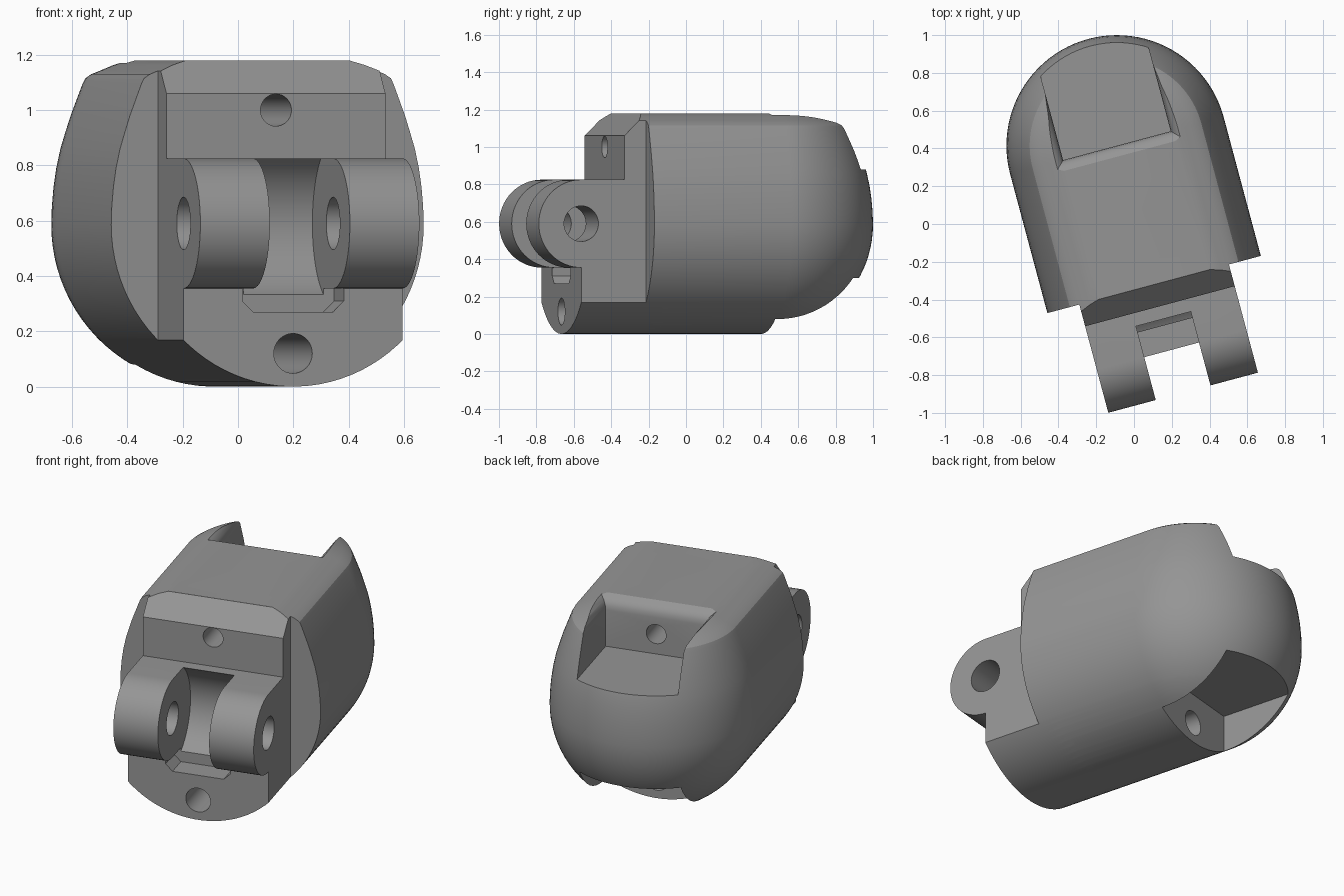
import bpy, bmesh, math
from mathutils import Matrix, Vector

if "Cube" in bpy.data.objects:
    bpy.data.objects.remove(bpy.data.objects["Cube"])

# Local frame: X across, Y front to back, Z up; the whole part is turned at the end
R, DOME_Y, FRONT_Y, TOP = 0.585, 0.424, -0.337, 1.18
AXLE_Y, AXLE_Z, LUG_R, BLOCK_W = -0.695, 0.59, 0.235, 0.41


def finish(name, bm):
    bmesh.ops.recalc_face_normals(bm, faces=bm.faces)
    me = bpy.data.meshes.new(name)
    bm.to_mesh(me)
    bm.free()
    ob = bpy.data.objects.new(name, me)
    bpy.context.collection.objects.link(ob)
    return ob


def stack(name, rings):
    """Closed solid skinned through rings of equal point count."""
    bm = bmesh.new()
    vs = [[bm.verts.new(p) for p in ring] for ring in rings]
    n = len(rings[0])
    for a, b in zip(vs, vs[1:]):
        for i in range(n):
            j = (i + 1) % n
            bm.faces.new((a[i], a[j], b[j], b[i]))
    bm.faces.new(vs[0])
    bm.faces.new(vs[-1])
    return finish(name, bm)


def prism_x(name, pts, x0, x1):
    return stack(name, [[(x, y, z) for y, z in pts] for x in (x0, x1)])


def prism_y(name, pts, y0, y1):
    return stack(name, [[(x, y, z) for x, z in pts] for y in (y0, y1)])


def circle(cx, cy, r, n=48):
    return [(cx + r * math.cos(2 * math.pi * i / n),
             cy + r * math.sin(2 * math.pi * i / n)) for i in range(n)]


def combine(target, tool, op):
    tool.hide_render = True
    mod = target.modifiers.new(op, 'BOOLEAN')
    mod.operation, mod.solver, mod.object = op, 'EXACT', tool
    bpy.context.view_layer.objects.active = target
    bpy.ops.object.modifier_apply(modifier=mod.name)
    bpy.data.objects.remove(tool)


# Half cross-section of the shell: round below, tapered above, bevelled top
angles = sorted([math.radians(a) for a in range(2, 91, 4)] + [math.asin(BLOCK_W / R)])
lower = [(R * math.sin(a), R - R * math.cos(a)) for a in angles]
upper = [(0.583, 0.65), (0.577, 0.72), (0.567, 0.79), (0.552, 0.86), (0.534, 0.92),
         (0.515, 0.98), (0.472, 1.095), (0.462, 1.115), (0.44, 1.13),
         (BLOCK_W, 1.142), (0.36, 1.163), (0.305, TOP)]
profile = lower + upper

# Shell: straight sides with a half-round back
N = 48
rings = []
for d, z in profile:
    ring = [(d, FRONT_Y, z)]
    ring += [(d * math.cos(math.pi * i / N), DOME_Y + d * math.sin(math.pi * i / N), z)
             for i in range(N + 1)]
    ring.append((-d, FRONT_Y, z))
    rings.append(ring)
housing = stack("housing", rings)

# Front block with hinge knuckle and bevelled top, trimmed to the shell section
knuckle = [(AXLE_Y - LUG_R * math.sin(math.pi * i / 32),
            AXLE_Z - LUG_R * math.cos(math.pi * i / 32)) for i in range(33)]
side = [(-0.2, -0.1), (AXLE_Y, -0.1)] + knuckle + [
    (-0.456, AXLE_Z + LUG_R), (-0.456, 1.06), (-0.316, 1.201), (-0.2, 1.201)]
front_block = prism_x("front_block", side, -0.6, 0.6)
narrow = [p for p in profile if p[0] <= BLOCK_W + 1e-6]
section = narrow + [(-d, z) for d, z in reversed(narrow)]
combine(front_block, prism_y("trim", section, -1.2, -0.1), 'INTERSECT')
combine(housing, front_block, 'UNION')

# Gap between the lugs, with a recessed floor
combine(housing, prism_x("gap", circle(AXLE_Y, AXLE_Z, 0.29, 64), -0.15, 0.15), 'DIFFERENCE')
notch = [(-0.15, 0.27), (0.15, 0.27), (0.19, 0.31), (0.19, 0.354), (-0.19, 0.354), (-0.19, 0.31)]
combine(housing, prism_y("gap_floor", notch, -0.9, -0.56), 'DIFFERENCE')

# Upper rear pocket with a rolled lip
lip = [(0.88, 0), (1.10, 0), (1.125, 0.004), (1.15, 0.016), (1.167, 0.035), (1.185, 0.065), (1.25, 0.065)]
combine(housing, stack("upper_pocket", [
    [(-0.295 - o, DOME_Y - o, z), (0.295 + o, DOME_Y - o, z),
     (0.295 + o, 1.3, z), (-0.295 - o, 1.3, z)] for z, o in lip]), 'DIFFERENCE')

# Lower rear pocket
combine(housing, prism_x("lower_pocket", [(0.41, -0.1), (1.3, -0.1), (1.3, 0.3), (0.41, 0.3)],
                         -0.295, 0.295), 'DIFFERENCE')

# Axle hole and the two long screw holes
combine(housing, prism_x("axle_hole", circle(AXLE_Y, AXLE_Z, 0.095), -0.7, 0.7), 'DIFFERENCE')
for z, r in ((1.0, 0.058), (0.12, 0.072)):
    combine(housing, prism_y("screw_hole", circle(0, z, r, 32), -1.2, 0.7), 'DIFFERENCE')

# Turn into place
housing.data.transform(Matrix.Rotation(math.radians(15), 4, 'Z') @ Matrix.Translation(Vector((0.02, 0, 0))))

# Colour and shading
grey = bpy.data.materials.new("grey")
grey.diffuse_color = (0.3, 0.3, 0.3, 1)
grey.use_nodes = True
grey.node_tree.nodes["Principled BSDF"].inputs["Base Color"].default_value = grey.diffuse_color
housing.data.materials.clear()
housing.data.materials.append(grey)
for p in housing.data.polygons:
    p.material_index = 0
bpy.context.view_layer.objects.active = housing
housing.select_set(True)
bpy.ops.object.shade_smooth_by_angle(angle=math.radians(25))
